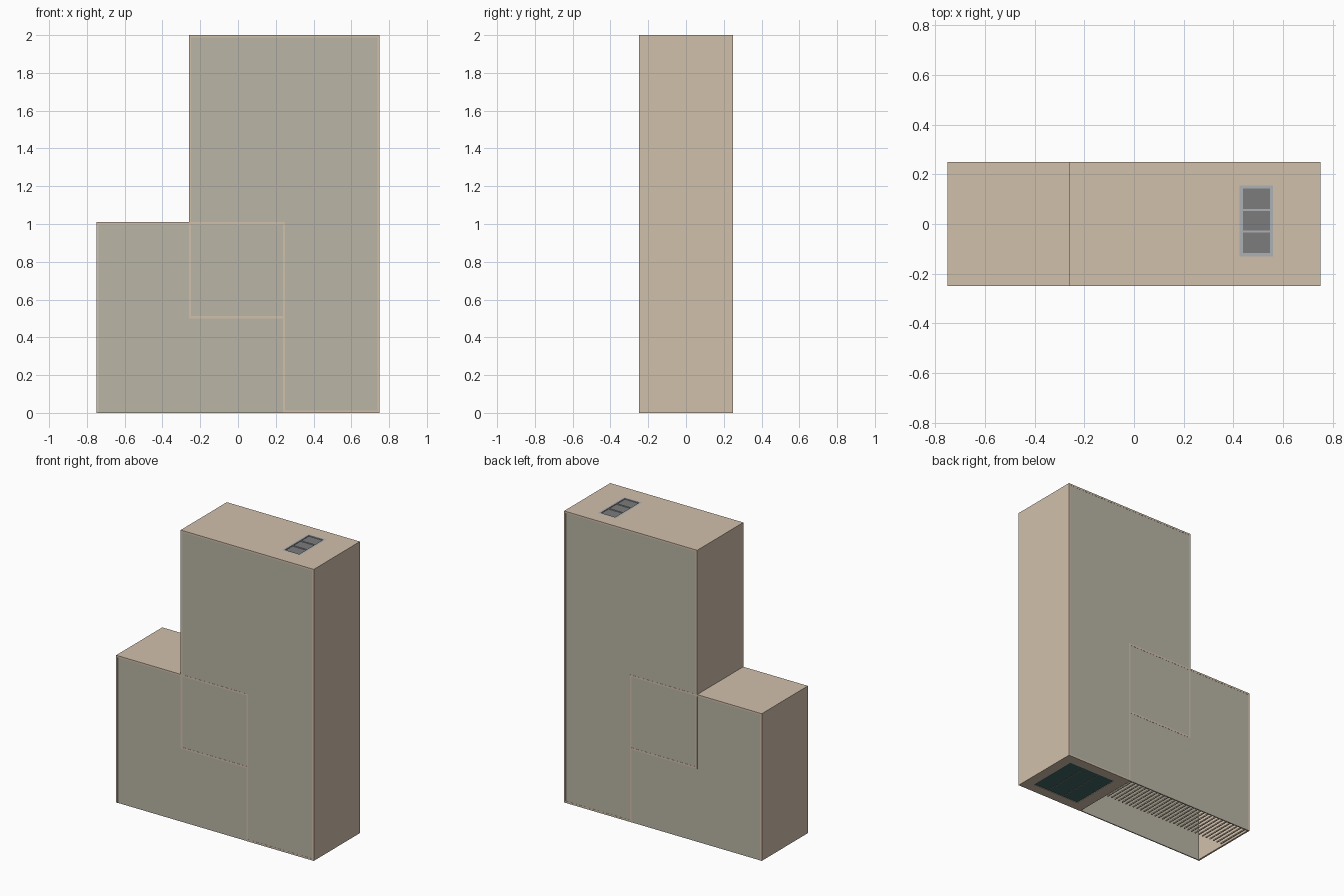
import bpy

if "Cube" in bpy.data.objects:
    bpy.data.objects.remove(bpy.data.objects["Cube"])

def mat(name, c):
    m = bpy.data.materials.new(name)
    m.diffuse_color = (*c, 1)
    m.use_nodes = True
    m.node_tree.nodes["Principled BSDF"].inputs["Base Color"].default_value = m.diffuse_color
    return m

WOOD = mat("wood", (0.64, 0.53, 0.41))
PANE = mat("pane", (0.49, 0.46, 0.38))
TEAL = mat("teal", (0.05, 0.13, 0.13))
DARK = mat("dark_grey", (0.2, 0.2, 0.2))
STEEL = mat("steel", (0.42, 0.44, 0.46))
T = 0.012   # board thickness
D = 0.25    # half depth

def box(name, x, y, z, m):
    """Box between the given (min, max) ranges."""
    bpy.ops.mesh.primitive_cube_add(size=1, location=[(a + b) / 2 for a, b in (x, y, z)])
    o = bpy.context.object
    o.name = name
    o.scale = [b - a for a, b in (x, y, z)]
    bpy.ops.object.transform_apply(location=False, rotation=False, scale=True)
    o.data.materials.append(m)
    return o

def board(name, x, z):
    return box(name, x, (-D, D), z, WOOD)

def ring(name, x, y, z, w, m):
    """Flat rectangular frame of four bars."""
    (x0, x1), (y0, y1) = x, y
    box(name + "_left", (x0, x0 + w), y, z, m)
    box(name + "_right", (x1 - w, x1), y, z, m)
    box(name + "_front", (x0 + w, x1 - w), (y0, y0 + w), z, m)
    box(name + "_back", (x0 + w, x1 - w), (y1 - w, y1), z, m)

# low cabinet boards
board("low_left_side", (-0.75, -0.75 + T), (0, 1.01))
board("low_top", (-0.75 + T, 0.25), (1.01 - T, 1.01))
board("low_right_side", (0.25 - T, 0.25), (0, 1.01 - T))

# tall cabinet boards
board("tall_left_side", (-0.26, -0.26 + T), (0.5, 2 - T))
board("tall_right_side", (0.75 - T, 0.75), (T, 2 - T))
board("tall_inner_shelf", (-0.26 + T, 0.25 - T), (0.5, 0.5 + T))

# roof with hatch opening
ring("hatch_frame", (0.425, 0.56), (-0.13, 0.155), (1.988, 2.0), 0.013, STEEL)
box("hatch_panel", (0.438, 0.547), (-0.117, 0.142), (1.984, 1.994), DARK)
for i in (1, 2):
    y = -0.117 + 0.259 * i / 3
    box("hatch_bar", (0.438, 0.547), (y - 0.004, y + 0.004), (1.994, 1.998), STEEL)
box("roof_left", (-0.26, 0.425), (-D, D), (2 - T, 2), WOOD)
box("roof_right", (0.56, 0.75), (-D, D), (2 - T, 2), WOOD)
box("roof_front", (0.425, 0.56), (-D, -0.13), (2 - T, 2), WOOD)
box("roof_back", (0.425, 0.56), (0.155, D), (2 - T, 2), WOOD)

# floor of the tall cabinet with a three part window
ring("floor_frame", (0.25, 0.75), (-D, D), (0, T), 0.07, WOOD)
box("floor_window", (0.32, 0.68), (-0.18, 0.18), (0.003, 0.01), TEAL)
for x in (0.44, 0.56):
    box("floor_window_bar", (x - 0.003, x + 0.003), (-0.18, 0.18), (0, 0.003), DARK)

# slatted grille along the back of the open low cabinet floor
for i in range(32):
    x = -0.72 + i * 0.94 / 31
    box("grille_slat", (x - 0.003, x + 0.003), (0.0, D - T), (0.002, 0.01), WOOD)

# front and back panes filling the board outlines
for side, y in (("front", (-D + 0.001, -D + 0.008)), ("back", (D - 0.008, D - 0.001))):
    box(side + "_low_left_pane", (-0.75 + T, -0.26), y, (0.0, 1.01 - T), PANE)
    box(side + "_low_middle_pane", (-0.26, 0.25 - T), y, (0.0, 0.5), PANE)
    box(side + "_overlap_pane", (-0.26 + T, 0.25 - T), y, (0.5 + T, 1.01 - T), PANE)
    box(side + "_tall_lower_pane", (0.25, 0.75 - T), y, (T, 1.01), PANE)
    box(side + "_tall_upper_pane", (-0.26 + T, 0.75 - T), y, (1.01, 2 - T), PANE)
